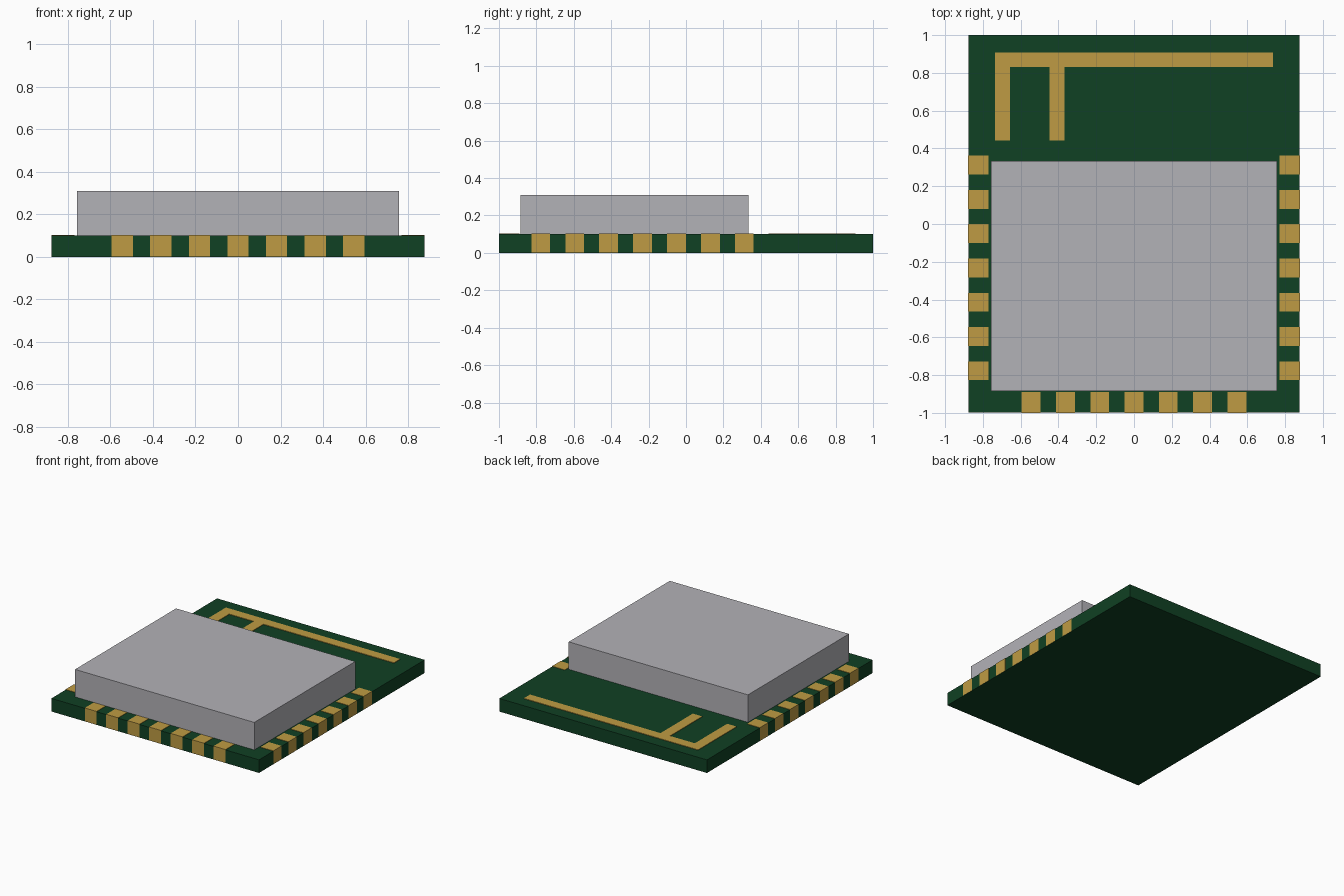
import bpy

cube = bpy.data.objects.get("Cube")
if cube:
    bpy.data.objects.remove(cube, do_unlink=True)


def make_material(name, rgb, metallic=0.0):
    mat = bpy.data.materials.new(name)
    mat.use_nodes = True
    mat.diffuse_color = (*rgb, 1)
    bsdf = mat.node_tree.nodes["Principled BSDF"]
    bsdf.inputs["Base Color"].default_value = (*rgb, 1)
    return mat


GREEN = make_material("board green", (0.005, 0.052, 0.017))
GOLD = make_material("contact gold", (0.52, 0.33, 0.056))
SILVER = make_material("shield silver", (0.45, 0.445, 0.475))


def box(name, x0, x1, y0, y1, z0, z1, mat):
    """Axis-aligned box between two corners."""
    bpy.ops.mesh.primitive_cube_add(
        size=1, location=((x0 + x1) / 2, (y0 + y1) / 2, (z0 + z1) / 2))
    obj = bpy.context.object
    obj.name = name
    obj.scale = (x1 - x0, y1 - y0, z1 - z0)
    bpy.ops.object.transform_apply(location=False, rotation=False, scale=True)
    obj.data.materials.append(mat)
    return obj


W = 0.877          # half width of the board
TOP = 0.10         # board thickness
PAD_TOP = 0.103
PITCH = 0.1815     # spacing of the edge contacts
HALF = 0.05        # half width of a contact
DEPTH = 0.11       # reach of a contact onto the board

# Board and metal shield
box("circuit_board", -W, W, -0.999, 1.0, 0, TOP, GREEN)
box("shield_can", -0.757, 0.757, -0.885, 0.334, TOP, 0.31, SILVER)

# Edge contacts, wrapping the board sides and top
for i in range(7):
    y = 0.312 - i * PITCH
    for side, s in (("left", 1), ("right", -1)):
        xs = sorted((s * (W + 0.001), s * (W - DEPTH + 0.003)))
        box(f"{side}_contact_{i + 1}", *xs, y - HALF, y + HALF,
            0.001, PAD_TOP, GOLD)
    x = (i - 3) * PITCH
    box(f"front_contact_{i + 1}", x - HALF, x + HALF, -1.0, -1.0 + DEPTH,
        0.001, PAD_TOP, GOLD)

# Antenna trace: long arm with two legs
box("antenna_arm", -0.737, 0.735, 0.832, 0.907, TOP, 0.104, GOLD)
for name, x in (("antenna_end_leg", -0.737), ("antenna_feed_leg", -0.447)):
    box(name, x, x + 0.08, 0.442, 0.832, TOP, 0.104, GOLD)
